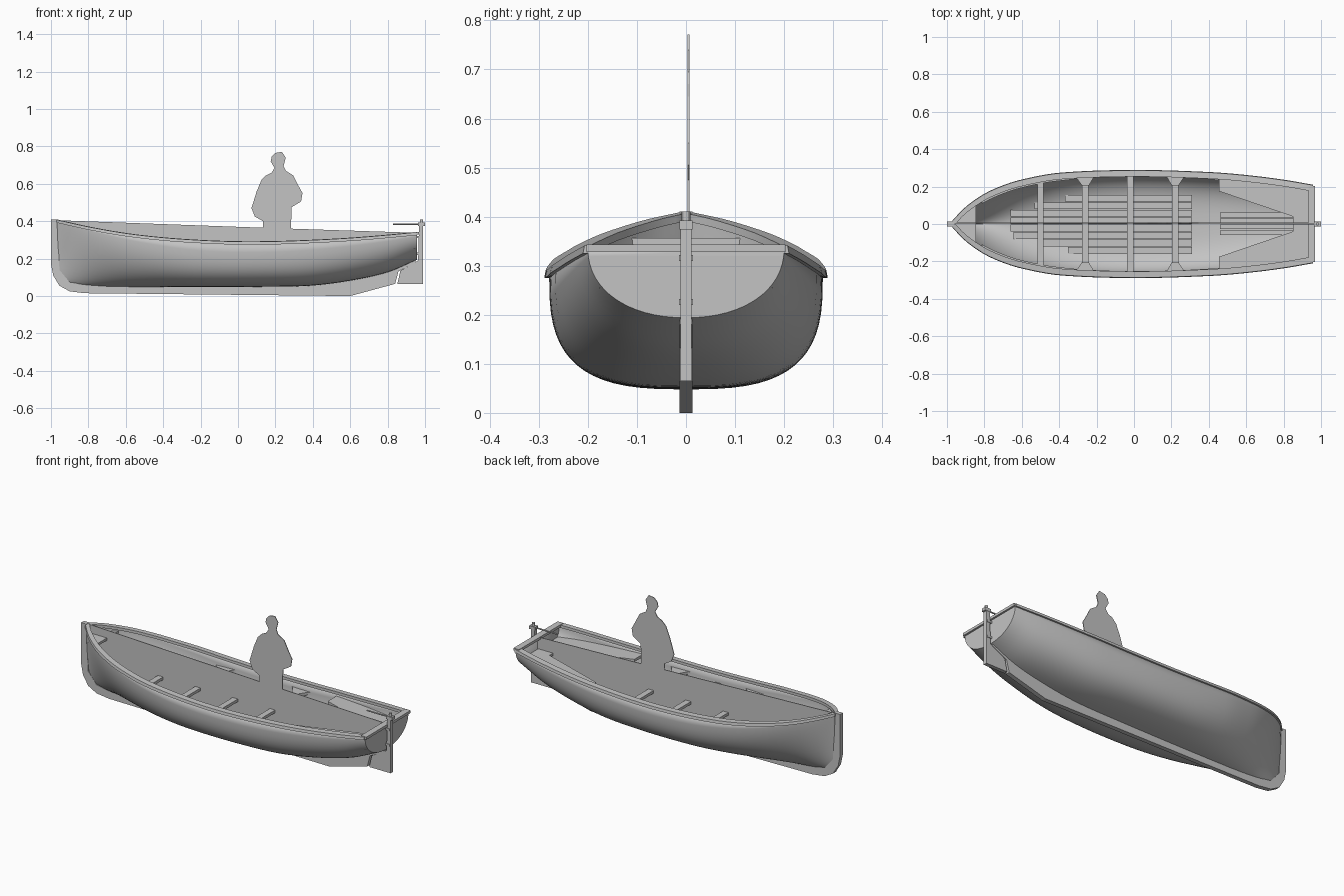
import bpy, bmesh, math
from mathutils import Vector

cube = bpy.data.objects.get("Cube")
if cube:
    bpy.data.objects.remove(cube, do_unlink=True)

GREY = (0.55, 0.55, 0.55, 1)
paint = bpy.data.materials.new("plain grey")
paint.use_nodes = True
paint.diffuse_color = GREY
paint.node_tree.nodes["Principled BSDF"].inputs["Base Color"].default_value = GREY


def finish(name, bm, smooth=False, recalc=True):
    if recalc:
        bmesh.ops.recalc_face_normals(bm, faces=bm.faces)
    mesh = bpy.data.meshes.new(name)
    bm.to_mesh(mesh)
    bm.free()
    mesh.materials.append(paint)
    ob = bpy.data.objects.new(name, mesh)
    bpy.context.collection.objects.link(ob)
    if smooth:
        bpy.ops.object.select_all(action='DESELECT')
        ob.select_set(True)
        bpy.context.view_layer.objects.active = ob
        bpy.ops.object.shade_smooth_by_angle(angle=math.radians(38))
    return ob


def prism(name, pts, lo, hi, axis="y"):
    """Extrude an outline: (x, z) along y, or (x, y) along z."""
    bm = bmesh.new()
    place = (lambda p: (p[0], lo, p[1])) if axis == "y" else (lambda p: (p[0], p[1], lo))
    face = bm.faces.new([bm.verts.new(place(p)) for p in pts])
    ext = bmesh.ops.extrude_face_region(bm, geom=[face])
    move = Vector((0, hi - lo, 0)) if axis == "y" else Vector((0, 0, hi - lo))
    bmesh.ops.translate(bm, vec=move, verts=[g for g in ext["geom"] if isinstance(g, bmesh.types.BMVert)])
    return finish(name, bm)


def box(name, x0, x1, y0, y1, z0, z1):
    return prism(name, [(x0, z0), (x1, z0), (x1, z1), (x0, z1)], y0, y1)


def rod(name, a, b, r):
    a, b = Vector(a), Vector(b)
    bpy.ops.mesh.primitive_cylinder_add(vertices=12, radius=r, depth=(b - a).length, location=(a + b) / 2)
    ob = bpy.context.object
    ob.name = name
    ob.rotation_euler = (b - a).to_track_quat('Z', 'Y').to_euler()
    ob.data.materials.append(paint)
    bpy.ops.object.shade_smooth_by_angle()


def curve(table):
    """Smooth function through (x, value) points."""
    xs, vs = zip(*table)
    n = len(xs)
    slope = [(vs[min(i + 1, n - 1)] - vs[max(i - 1, 0)]) / (xs[min(i + 1, n - 1)] - xs[max(i - 1, 0)])
             for i in range(n)]

    def f(x):
        x = min(max(x, xs[0]), xs[-1])
        i = max(j for j in range(n - 1) if xs[j] <= x)
        h = xs[i + 1] - xs[i]
        t = (x - xs[i]) / h
        return ((1 + 2 * t) * (1 - t) ** 2 * vs[i] + t * (1 - t) ** 2 * h * slope[i]
                + t * t * (3 - 2 * t) * vs[i + 1] + t * t * (t - 1) * h * slope[i + 1])
    return f


# Hull lines: half breadth, sheer, bottom and fullness along the length
beam = curve([(-.97, .01), (-.9, .082), (-.8, .152), (-.7, .197), (-.6, .228), (-.4, .264),
              (0, .279), (.4, .268), (.6, .252), (.8, .227), (.957, .2)])
sheer = curve([(-.97, .402), (-.8, .364), (-.6, .329), (-.4, .306), (-.2, .292), (0, .285),
               (.2, .286), (.4, .293), (.6, .304), (.8, .32), (.957, .335)])
bottom = curve([(-.97, .16), (-.95, .1), (-.9, .066), (-.8, .053), (-.4, .048), (.2, .05),
                (.4, .056), (.6, .082), (.8, .127), (.957, .194)])
full = curve([(-.97, 1.4), (-.8, 1.5), (-.5, 2.2), (-.2, 2.9), (.2, 3), (.6, 2.6), (.957, 2.15)])


def half_width(x, z):
    v = min(max((sheer(x) - z) / (sheer(x) - bottom(x)), 0), 1)
    return beam(x) * (1 - v ** full(x)) ** (1 / full(x))


def span(a, b, n):
    return [a + (b - a) * i / n for i in range(n + 1)]


STATIONS = [-.97, -.96, -.95, -.935, -.915] + span(-.89, .957, 48)

# Hull shell with transom
bm = bmesh.new()
rows = []
for x in STATIONS:
    row = []
    for a in span(-math.pi / 2, math.pi / 2, 32):
        e = 2 / full(x)
        y = math.copysign(abs(math.sin(a)) ** e, a) * beam(x)
        z = sheer(x) - (sheer(x) - bottom(x)) * max(math.cos(a), 0) ** e
        row.append(bm.verts.new((x, y, z)))
    rows.append(row)
for r, s in zip(rows, rows[1:]):
    for j in range(len(r) - 1):
        bm.faces.new((r[j], r[j + 1], s[j + 1], s[j]))
transom = bm.faces.new(rows[-1])
bmesh.ops.recalc_face_normals(bm, faces=bm.faces)
transom.normal_update()
if transom.normal.x < 0:
    bmesh.ops.reverse_faces(bm, faces=bm.faces)
hull = finish("hull", bm, smooth=True, recalc=False)
shell = hull.modifiers.new("planking", 'SOLIDIFY')
shell.thickness = .01
shell.offset = -1


def strip(name, side, section):
    """Sweep a four-cornered section, given by station, along one side."""
    bm = bmesh.new()
    loops = []
    for x in STATIONS:
        pts = section(x)
        if pts:
            loops.append([bm.verts.new((x, side * y, z)) for y, z in pts])
    for r, s in zip(loops, loops[1:]):
        for j in range(4):
            k = (j + 1) % 4
            bm.faces.new((r[j], r[k], s[k], s[j]))
    bm.faces.new(loops[0])
    bm.faces.new(loops[-1])
    finish(name, bm, smooth=True)


def rail_section(x):
    o, i, z = beam(x) + .01, max(beam(x) - .026, 0), sheer(x)
    return [(o, z - .01), (o - .003, z + .006), (i, z + .008), (i, z - .008)]


def riser_section(x):
    if not -.84 < x < .46:
        return None
    z = .21 + max(0, -.4 - x) * .2
    w = half_width(x, z) - .006
    return [(w, z - .018), (w, z), (w - .018, z), (w - .018, z - .018)]


for side, word in ((1, "left"), (-1, "right")):
    strip(word + "_gunwale", side, rail_section)
    strip(word + "_riser", side, riser_section)
box("transom_rail", .932, .968, -.203, .203, .328, .343)

# Keel, stem and deadwood in one profile
inner = [(x, bottom(x) + .008) for x in span(.95, -.9, 24)]
prism("keel_and_stem", [(-.965, .41), (-1, .41), (-1, .17), (-.988, .11), (-.955, .055), (-.9, .025),
      (-.82, .015), (.6, 0), (.84, .065), (.858, .132), (.95, .18)] + inner + [(-.955, .14)], -.013, .013)

# Rudder and tiller
prism("rudder", [(.852, .065), (.99, .065), (.99, .38), (.968, .38), (.963, .19), (.868, .135)], -.011, .011)
box("rudder_head", .962, 1, -.013, .013, .374, .392)
rod("rudder_cap", (.981, 0, .39), (.981, 0, .41), .009)
rod("tiller", (.83, 0, .384), (.98, 0, .384), .004)
for z in (.22, .31):
    box("rudder_hinge", .95, .985, -.014, .014, z, z + .012)


def outline(xs, z, gap=.005):
    return [(x, half_width(x, z) - gap) for x in xs]


def mirrored(pts):
    return pts + [(x, -y) for x, y in reversed(pts)]


# Thwarts, two of them with knees
for x in (-.5, -.26, -.02, .22):
    prism("thwart", mirrored(outline((x - .017, x + .017), .225)), .21, .226, "z")
for x in (-.26, .22):
    for s in (1, -1):
        pts = outline(span(x - .075, x + .075, 4), .24)
        pts += [(x + .05, pts[-1][1] - .012), (x + .018, .205), (x - .018, .205), (x - .05, pts[0][1] - .012)]
        prism("thwart_knee", [(a, s * b) for a, b in pts], .226, .242, "z")

# Stern bench with tapered foot opening
pts = [(.85, .04), (.455, .175)] + outline(span(.455, .945, 10), .262)
prism("stern_bench", mirrored(pts), .255, .27, "z")

# Fore deck
prism("fore_deck", mirrored(outline(span(-.96, -.845, 5), .35, .003)), .342, .356, "z")

# Floorboards trimmed to the hull sides
for i in range(10):
    y0 = -.2 + i * .04
    y1, z = y0 + .036, .094
    ok = [x for x in span(-.66, .31, 60) if half_width(x, z - .015) > max(abs(y0), abs(y1)) + .004]
    if ok:
        box("floorboard", ok[0], ok[-1], y0, y1, z - .01, z)
for i in range(4):
    y = -.06 + i * .032
    prism("stern_floorboard", [(x, bottom(x) + .022) for x in span(.46, .85, 8)]
          + [(x, bottom(x) + .03) for x in span(.85, .46, 8)], y, y + .026)

# Centreline sheet with the seated figure silhouette
figure = [(.135, .365), (.133, .4), (.09, .425), (.072, .47), (.1, .56), (.125, .62), (.15, .645),
          (.18, .66), (.195, .685), (.175, .72), (.18, .745), (.2, .765), (.235, .771), (.255, .74),
          (.244, .695), (.255, .67), (.295, .645), (.32, .595), (.345, .55), (.337, .505),
          (.287, .475), (.283, .36)]
floor = [(x, bottom(x) + .008) for x in span(.95, -.95, 24)]
prism("centre_sheet_with_figure", [(-.965, .405)] + figure + [(.955, .338)] + floor, .003, .007)
